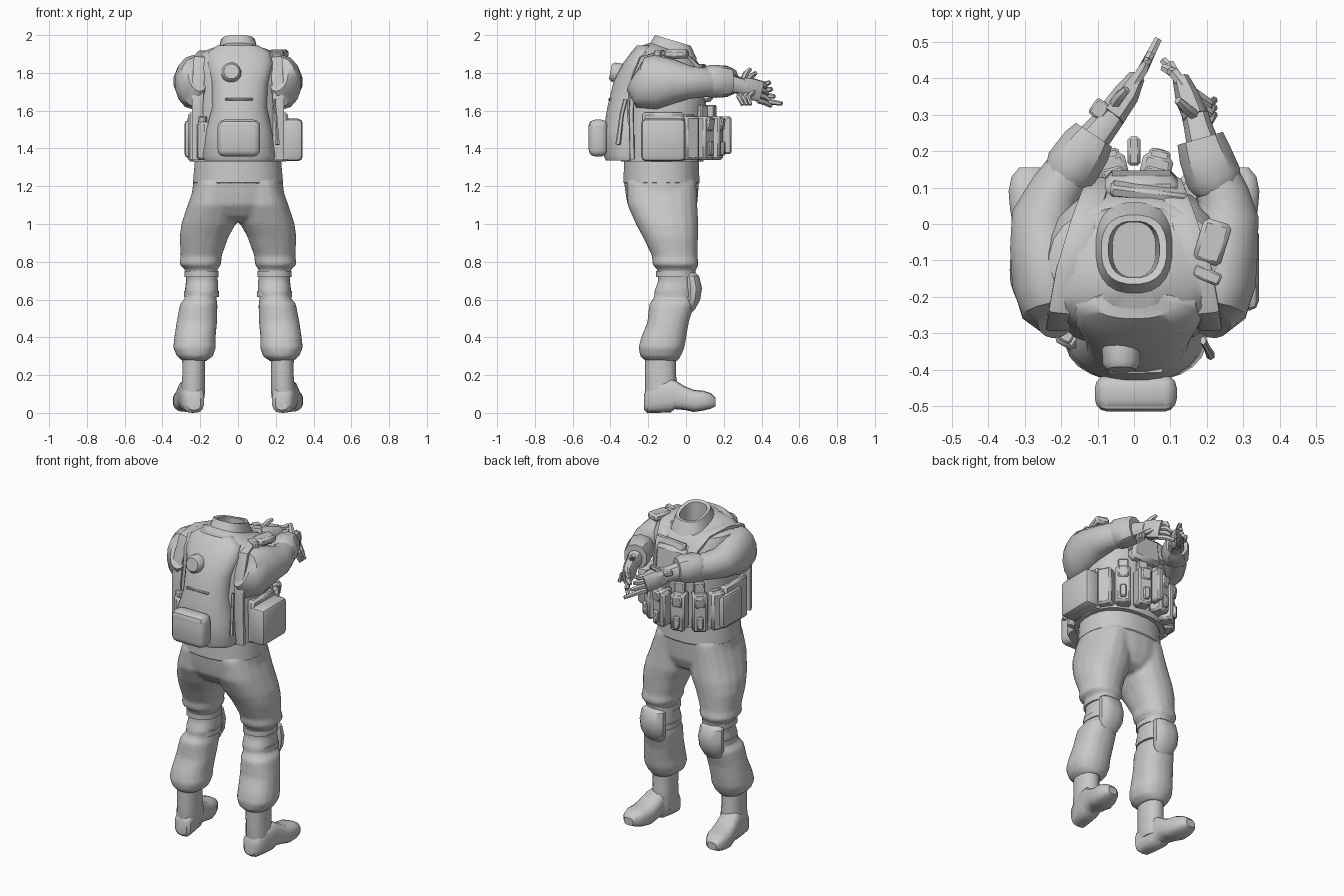
import bpy, bmesh, math
from mathutils import Vector, Matrix

grey = bpy.data.materials.new("plain_grey")
grey.diffuse_color = (0.58, 0.58, 0.58, 1)


def finish(name, bm):
    bmesh.ops.recalc_face_normals(bm, faces=bm.faces)
    me = bpy.data.meshes.new(name)
    bm.to_mesh(me)
    bm.free()
    me.materials.append(grey)
    ob = bpy.data.objects.new(name, me)
    bpy.context.collection.objects.link(ob)
    return ob


def skin(name, rings):
    """Bridge a list of point rings and cap both ends."""
    bm = bmesh.new()
    vs = [[bm.verts.new(p) for p in r] for r in rings]
    n = len(vs[0])
    for a, b in zip(vs, vs[1:]):
        for i in range(n):
            bm.faces.new((a[i], a[(i + 1) % n], b[(i + 1) % n], b[i]))
    bm.faces.new(vs[0])
    bm.faces.new(vs[-1])
    return finish(name, bm)


def oval(n, p):
    f = lambda c: math.copysign(abs(c) ** (2 / p), c)
    return [(f(math.cos(2 * math.pi * (i + .5) / n)), f(math.sin(2 * math.pi * (i + .5) / n))) for i in range(n)]


def loft(name, rows, n=18, p=2.3, s=1):
    """Stack horizontal ovals: x, y, z, rx, ry, optional tilt."""
    rings = []
    for r in rows:
        x, y, z, rx, ry = r[:5]
        t = r[5] if len(r) > 5 else 0
        rings.append([Vector((s * (x + rx * u), y + ry * v, z + t * ry * v)) for u, v in oval(n, p)])
    return skin(name, rings)


def tube(name, rows, n=12, p=2.2, hint=None):
    """Sweep an oval along a path: x, y, z, half width, half height."""
    pts = [Vector(r[:3]) for r in rows]
    rings = []
    for i, r in enumerate(rows):
        t = (pts[min(i + 1, len(pts) - 1)] - pts[max(i - 1, 0)]).normalized()
        side = Vector(hint) if hint else t.cross(Vector((0, 0, 1)))
        side = (side - t * side.dot(t)).normalized()
        up = side.cross(t)
        rings.append([pts[i] + side * r[3] * u + up * r[4] * v for u, v in oval(n, p)])
    return skin(name, rings)


def box(name, c, size, rz=0, rx=0, bevel=.012, seg=1):
    bm = bmesh.new()
    bmesh.ops.create_cube(bm, size=1)
    bmesh.ops.scale(bm, vec=size, verts=bm.verts)
    bmesh.ops.bevel(bm, geom=bm.edges[:], offset=bevel, segments=seg, affect='EDGES', profile=.5)
    m = Matrix.Translation(c) @ Matrix.Rotation(rz, 4, 'Z') @ Matrix.Rotation(rx, 4, 'X')
    bmesh.ops.transform(bm, matrix=m, verts=bm.verts)
    return finish(name, bm)


# torso in vest, running into the open collar
loft("torso_vest", [(0, -.125, 1.33, .25, .22), (0, -.125, 1.45, .25, .225), (0, -.12, 1.6, .245, .225),
                    (0, -.11, 1.72, .24, .225), (0, -.115, 1.82, .25, .2), (0, -.12, 1.88, .235, .17),
                    (0, -.1, 1.91, .17, .15, -.2), (0, -.065, 1.915, .105, .125, -.35),
                    (0, -.07, 1.972, .09, .095, -.3), (0, -.07, 1.968, .07, .078, -.3),
                    (0, -.07, 1.75, .06, .075)], n=24, p=2.5)
# trousers: hips and both legs with folds, fused into one skin
trousers = [loft("trousers", [(0, -.13, 1.37, .222, .193), (0, -.13, 1.23, .238, .2), (0, -.128, 1.16, .245, .193),
                              (0, -.125, 1.1, .245, .185), (0, -.115, 1.04, .16, .15), (0, -.11, 1.01, .08, .1)], n=24)]
for s in (1, -1):
    trousers.append(loft("trouser_leg", [
        (.12, -.13, 1.22, .105, .185), (.133, -.125, 1.1, .135, .185), (.156, -.1, 1.0, .145, .166),
        (.18, -.082, .93, .13, .146), (.195, -.06, .83, .109, .12), (.2, -.055, .785, .112, .124),
        (.195, -.05, .76, .086, .102), (.19, -.05, .7, .084, .097), (.193, -.06, .64, .09, .11),
        (.196, -.063, .615, .08, .104), (.208, -.075, .575, .1, .12), (.218, -.095, .48, .108, .11),
        (.228, -.118, .4, .11, .12), (.23, -.13, .345, .114, .122), (.228, -.135, .3, .096, .108),
        (.23, -.13, .275, .064, .085)], s=s))
bpy.ops.object.select_all(action='DESELECT')
for o in trousers:
    o.select_set(True)
bpy.context.view_layer.objects.active = trousers[0]
bpy.ops.object.join()
m = trousers[0].modifiers.new("fuse", 'REMESH')
m.mode, m.voxel_size = 'VOXEL', .012
m = trousers[0].modifiers.new("soften", 'SMOOTH')
m.factor, m.iterations = .5, 3
bpy.ops.object.convert(target='MESH')
# jacket hem
loft("jacket_hem", [(0, -.13, 1.36, .228, .198), (0, -.13, 1.22, .24, .203), (0, -.13, 1.21, .232, .195)], n=24)

for s, side in ((1, "right"), (-1, "left")):
    # knee pad with straps
    loft(side + "_knee_pad", [(.2, .02, .745, .05, .025), (.2, .03, .725, .075, .04), (.2, .04, .66, .082, .046),
                              (.2, .035, .6, .078, .042), (.2, .015, .55, .06, .035), (.2, .005, .525, .035, .02)], n=12, s=s)
    for z, r in ((.735, .092), (.63, .093)):
        loft(side + "_knee_strap", [(.193, -.055, z + .016, r, r + .012), (.193, -.055, z - .016, r, r + .012)], s=s)
    # boot shaft and foot
    loft(side + "_boot_shaft", [(.235, -.135, .33, .062, .083), (.235, -.135, .2, .061, .082),
                                (.237, -.13, .12, .065, .088), (.24, -.125, .06, .06, .085)], n=14, s=s)
    rings = []
    for y, w, lo, hi in ((-.222, .035, .015, .1), (-.205, .055, 0, .13), (-.15, .062, 0, .17), (-.08, .063, .003, .18),
                         (-.06, .064, .02, .175), (-.005, .07, .015, .14), (.04, .072, .005, .122), (.09, .069, .012, .118),
                         (.13, .055, .022, .105), (.155, .03, .035, .08)):
        x = .247 + .14 * (y + .12)
        rings.append([Vector((s * (x + w * u), y, (lo + hi) / 2 + (hi - lo) / 2 * v)) for u, v in oval(14, 3)])
    skin(side + "_boot_foot", rings)
    # shoulder straps running over from the back
    tube(side + "_shoulder_strap", [(s * .215, -.285, 1.34, .03, .014), (s * .215, -.29, 1.6, .03, .014),
                                    (s * .21, -.28, 1.75, .032, .014), (s * .2, -.235, 1.875, .035, .014),
                                    (s * .18, -.13, 1.905, .035, .014), (s * .14, 0, 1.885, .035, .014),
                                    (s * .11, .08, 1.82, .035, .014), (s * .1, .115, 1.7, .03, .014)],
         n=8, p=5, hint=(1, 0, 0))
    # side panel of the vest
    box(side + "_vest_side_panel", (s * .24, -.12, 1.46), (.05, .22, .26))

# hydration pack, rear pouch and cap
loft("back_pack", [(.005, -.31, 1.335, .185, .115), (.005, -.315, 1.36, .195, .12), (.005, -.315, 1.5, .175, .122),
                   (.008, -.305, 1.62, .145, .112), (.01, -.285, 1.75, .15, .1), (.01, -.25, 1.85, .175, .085),
                   (.005, -.225, 1.91, .165, .065), (0, -.22, 1.945, .11, .04)], n=24, p=2.2)
box("rear_pouch", (.005, -.465, 1.455), (.225, .1, .195), bevel=.035, seg=3)
box("rear_pouch_flap", (.005, -.47, 1.52), (.21, .09, .06), bevel=.025, seg=2)
tube("pack_cap", [(-.035, -.32, 1.79, .055, .055), (-.035, -.385, 1.805, .052, .052), (-.035, -.4, 1.808, .04, .04)],
     n=16, p=2)
box("pack_seam", (.005, -.402, 1.66), (.15, .02, .012), bevel=.004)

# side pouches, radio and hook
box("right_side_pouch", (.29, -.12, 1.445), (.105, .235, .225), bevel=.025, seg=2)
box("left_side_pouch", (-.25, -.06, 1.45), (.065, .19, .2), bevel=.02, seg=2)
box("radio", (-.175, -.3, 1.44), (.065, .08, .2), rz=-.5)
box("radio_top", (-.185, -.305, 1.55), (.04, .04, .04), rz=-.5, bevel=.006)
tube("hook", [(.19, -.32, 1.66, .008, .012), (.2, -.34, 1.58, .008, .012), (.21, -.36, 1.42, .012, .014)], n=6,
     hint=(1, 0, 0))
box("shoulder_radio", (.215, -.05, 1.9), (.08, .12, .045), rz=-.3)
box("shoulder_radio_clip", (.2, -.14, 1.9), (.08, .035, .04), rz=-.4, bevel=.006)

# chest plate and its upper flap
box("chest_plate", (.02, .1, 1.73), (.2, .08, .17), rx=.12, bevel=.02)
box("chest_flap", (.04, .085, 1.82), (.21, .035, .05), rz=-.12, rx=.4, bevel=.008)

# row of ammunition pouches around the front of the vest
for k, deg in enumerate((-62, -40, -14, 14, 40, 62)):
    a = math.radians(deg)
    c = Vector((.245 * math.sin(a), -.105 + .26 * math.cos(a), 0))
    out = Vector((math.sin(a), math.cos(a), 0))
    tall = 1.62 if abs(deg) < 50 else 1.57
    box("front_pouch", c + Vector((0, 0, 1.455)), (.085, .085, .23), rz=-a)
    box("magazine", c - out * .012 + Vector((0, 0, tall - .05)), (.06, .04, .12), rz=-a, bevel=.006)
    if abs(deg) < 50:
        box("pouch_flap", c + out * .025 + Vector((0, 0, 1.53)), (.06, .06, .07), rz=-a, rx=-.15, bevel=.008)
        box("pouch_buckle", c + out * .045 + Vector((0, 0, 1.4)), (.035, .03, .075), rz=-a, bevel=.006)
box("centre_tool", (0, .2, 1.47), (.035, .08, .2), bevel=.008)

# right arm: sleeve, cuff, forearm
tube("right_sleeve", [(.215, -.27, 1.77, .05, .08), (.225, -.24, 1.75, .085, .135), (.235, -.16, 1.75, .102, .145),
                      (.243, -.06, 1.755, .1, .115), (.256, .02, 1.75, .088, .088), (.245, .08, 1.75, .073, .08),
                      (.22, .14, 1.75, .066, .075)], n=14, p=2)
tube("right_cuff", [(.23, .105, 1.752, .068, .075), (.22, .125, 1.755, .08, .087), (.195, .19, 1.755, .076, .085),
                    (.182, .235, 1.755, .068, .075)], n=10)
tube("right_forearm", [(.2, .18, 1.75, .052, .06), (.175, .27, 1.735, .04, .045), (.165, .31, 1.725, .038, .045)], n=10)
tube("right_palm", [(.17, .29, 1.735, .036, .045), (.15, .34, 1.715, .036, .058), (.13, .395, 1.7, .024, .055)], n=8, p=3)
# left arm: sleeve, cuff, forearm
tube("left_sleeve", [(-.215, -.27, 1.77, .05, .08), (-.225, -.24, 1.75, .085, .135), (-.235, -.16, 1.75, .102, .145),
                     (-.243, -.06, 1.755, .1, .115), (-.25, .02, 1.75, .088, .088), (-.215, .09, 1.75, .075, .08),
                     (-.17, .16, 1.75, .066, .075)], n=14, p=2)
tube("left_cuff", [(-.185, .13, 1.752, .068, .075), (-.17, .155, 1.755, .079, .087), (-.13, .215, 1.755, .074, .083),
                   (-.11, .245, 1.755, .062, .07)], n=10)
tube("left_forearm", [(-.14, .2, 1.75, .052, .06), (-.075, .28, 1.735, .042, .045), (-.055, .31, 1.725, .042, .045)], n=10)
tube("left_palm", [(-.065, .295, 1.735, .042, .045), (-.025, .35, 1.715, .038, .058), (.005, .4, 1.7, .024, .055)], n=8, p=3)


def finger(name, a, b, c, r=.015):
    tube(name, [(*a, r, r), (*b, r, r), (*c, r * .7, r * .7)], n=6)


# fingers: the lowest reaches out, the others curl in
for i in range(4):
    z = 1.745 - .03 * i
    reach = (.02, .03, .045, .083)[i]
    finger("left_finger", (.0, .385, z), (.025, .425, z - .005),
           (.025 + .5 * reach, .425 + reach, z - .008 * i + .006), .016)
    finger("right_finger", (.135, .38, z), (.11, .415, z - .01),
           (.1 - .02 * (i % 2), .42 + .01 * i, z - .03), .016)
finger("left_thumb", (-.06, .32, 1.75), (-.04, .35, 1.785), (-.02, .37, 1.8), .016)
finger("right_thumb", (.165, .3, 1.76), (.14, .32, 1.8), (.12, .34, 1.82), .016)
for i in range(3):
    finger("right_glove_fold", (.165, .3 + .03 * i, 1.7), (.205, .28 + .025 * i, 1.675), (.22, .3 + .02 * i, 1.63))
box("left_watch", (-.095, .315, 1.76), (.045, .05, .03), rz=-.6, bevel=.006)

# smooth shading with sharp creases
bpy.ops.object.select_all(action='SELECT')
bpy.context.view_layer.objects.active = bpy.data.objects["torso_vest"]
bpy.ops.object.shade_smooth_by_angle(angle=math.radians(38))
